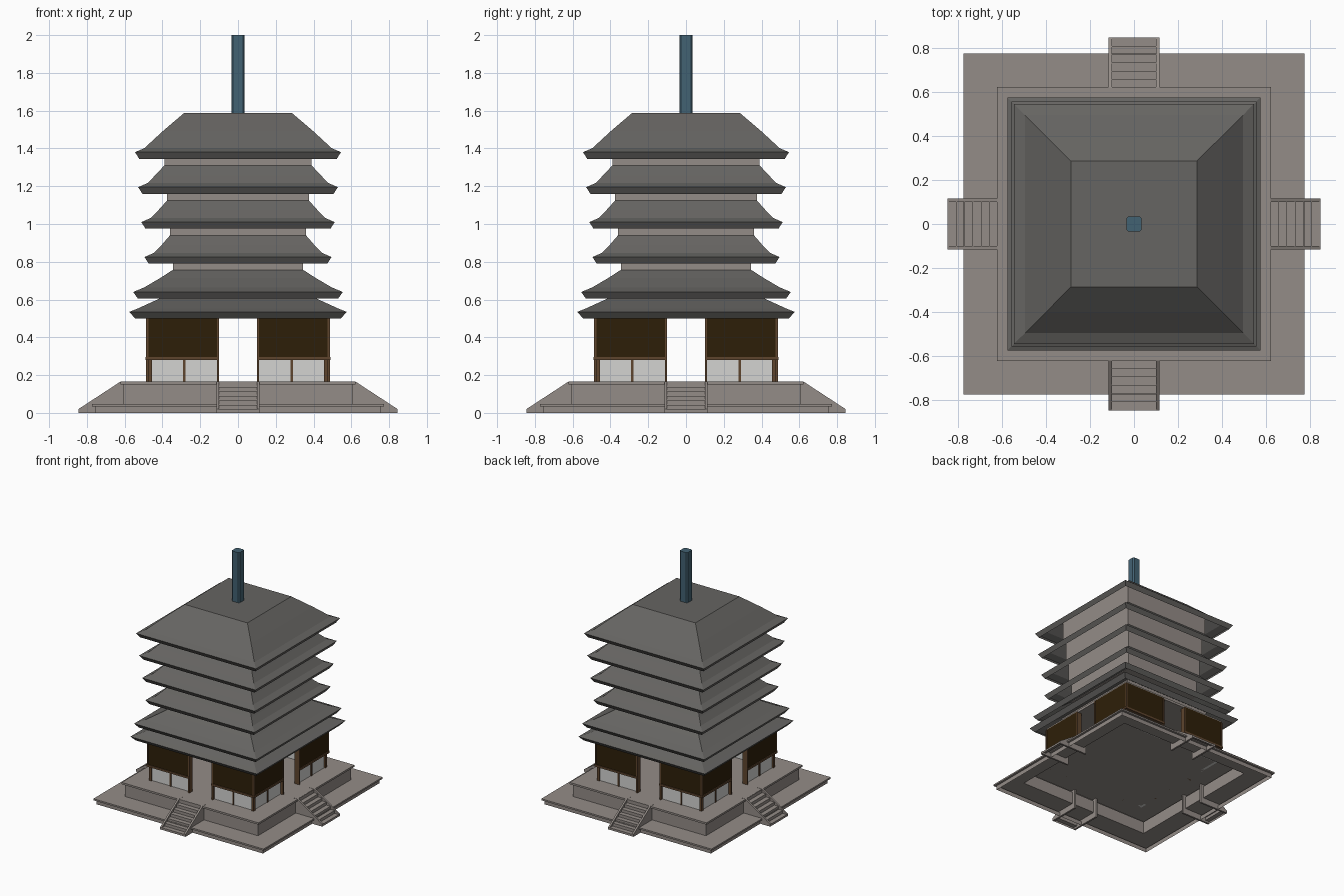
import bpy, bmesh
from math import pi
from mathutils import Matrix, Vector

cube = bpy.data.objects.get("Cube")
if cube:
    bpy.data.objects.remove(cube, do_unlink=True)


def linear(c):
    return c / 12.92 if c <= 0.04045 else ((c + 0.055) / 1.055) ** 2.4


def material(name, *srgb):
    m = bpy.data.materials.new(name)
    m.use_nodes = True
    col = [linear(c) for c in srgb] + [1.0]
    m.diffuse_color = col
    m.node_tree.nodes["Principled BSDF"].inputs["Base Color"].default_value = col
    return m


stone = material("warm grey stone", .58, .55, .53)
tile = material("dark grey tile", .40, .395, .385)
dark_wood = material("dark brown wood", .18, .12, .035)
trim = material("light brown trim", .37, .27, .18)
plaster = material("white plaster", .83, .83, .82)
metal = material("blue green metal", .26, .385, .45)


def finish(name, bm, mat):
    mesh = bpy.data.meshes.new(name)
    bm.to_mesh(mesh)
    bm.free()
    mesh.materials.append(mat)
    ob = bpy.data.objects.new(name, mesh)
    bpy.context.scene.collection.objects.link(ob)
    return ob


def add_box(bm, lo, hi, turn=Matrix()):
    lo, hi = Vector(lo), Vector(hi)
    size = Matrix.Diagonal((hi - lo).to_4d())
    size[3][3] = 1
    bmesh.ops.create_cube(bm, size=1, matrix=turn @ Matrix.Translation((lo + hi) / 2) @ size)


def square_shell(name, profile, mat):
    """Square rings of (half width, height), open below and capped on top."""
    bm = bmesh.new()
    rings = [[bm.verts.new((sx * h, sy * h, z))
              for sx, sy in ((-1, -1), (1, -1), (1, 1), (-1, 1))] for h, z in profile]
    for a, b in zip(rings, rings[1:]):
        for i in range(4):
            j = (i + 1) % 4
            bm.faces.new((a[i], a[j], b[j], b[i]))
    bm.faces.new(rings[-1])
    return finish(name, bm, mat)


def four_sides():
    return [Matrix.Rotation(k * pi / 2, 4, 'Z') for k in range(4)]


# Stepped terrace with projecting lips
square_shell("terrace", [(.755, 0), (.755, .035), (.773, .035), (.773, .048), (.605, .048),
                         (.605, .15), (.622, .15), (.622, .165)], stone)

# Stairs: stringers and treads, repeated on the four sides
stringers, treads = bmesh.new(), bmesh.new()
side_profile = [(.845, 0), (.845, .02), (.62, .167), (.58, .167), (.58, 0)]
step_line = [(.58, .166), (.62, .166)]
for i in range(6):
    z = .137 - .024 * i
    step_line += [(.62 + .0375 * i, z), (.6575 + .0375 * i, z)]
step_line.append((.845, 0))
for turn in four_sides():
    for s in (-1, 1):
        face = stringers.faces.new([stringers.verts.new(turn @ Vector((s * .115, -d, z)))
                                    for d, z in side_profile])
        out = bmesh.ops.extrude_face_region(stringers, geom=[face])
        moved = [v for v in out["geom"] if isinstance(v, bmesh.types.BMVert)]
        bmesh.ops.translate(stringers, verts=moved, vec=turn.to_3x3() @ Vector((-s * .015, 0, 0)))
    pairs = [[treads.verts.new(turn @ Vector((x, -d, z))) for x in (-.1, .1)]
             for d, z in step_line]
    for a, b in zip(pairs, pairs[1:]):
        treads.faces.new((a[0], b[0], b[1], a[1]))
bmesh.ops.recalc_face_normals(stringers, faces=stringers.faces)
finish("stair_stringers", stringers, stone)
finish("stair_treads", treads, stone)

# Ground floor walls with a doorway on every side
upper, lower, frame = bmesh.new(), bmesh.new(), bmesh.new()
for turn in four_sides():
    add_box(upper, (-.483, -.483, .295), (-.11, -.455, .515), turn)
    add_box(upper, (.11, -.483, .295), (.455, -.455, .515), turn)
    add_box(lower, (-.465, -.465, .165), (-.11, -.445, .285), turn)
    add_box(lower, (.11, -.465, .165), (.445, -.445, .285), turn)
    # corner posts, lower and upper
    add_box(frame, (-.476, -.476, .165), (-.454, -.454, .285), turn)
    add_box(frame, (-.487, -.487, .295), (-.475, -.475, .51), turn)
    for s in (-1, 1):
        def span(a, b, d0, d1, z0, z1):
            xs = sorted((s * a, s * b))
            add_box(frame, (xs[0], -d1, z0), (xs[1], -d0, z1), turn)
        span(.1, .112, .445, .487, .165, .51)    # door post
        span(.279, .291, .45, .471, .165, .285)  # middle post
        span(.1, .49, .45, .49, .281, .297)      # rail
finish("upper_wall", upper, dark_wood)
finish("lower_wall_panels", lower, plaster)
finish("wall_frame", frame, trim)

# Ceiling and core between the two lowest roofs
bm = bmesh.new()
add_box(bm, (-.482, -.482, .505), (.482, .482, .525))
add_box(bm, (-.395, -.395, .525), (.395, .395, .66))
finish("ceiling", bm, stone)

# Roofs: hollow flared shells, open underneath
square_shell("lower_roof", [(.545, .5), (.575, .535), (.53, .553), (.40, .612)], tile)
square_shell("second_roof", [(.53, .605), (.555, .64), (.495, .665), (.41, .715), (.345, .757)], tile)

# Upper storeys: core box plus roof, each a little wider than the last
bases = (.79, .975, 1.16, 1.345)
for i, z in enumerate(bases):
    half = .345 + .015 * i
    eave = .495 + .0167 * i
    profile = [(eave - .022, z), (eave, z + .035), (eave - .05, z + .057)]
    if z == bases[-1]:
        profile += [(.40, 1.49), (.285, 1.588)]
    else:
        profile += [(eave - .09, z + .098), (half + .015, z + .15)]
    square_shell(f"roof_{i + 3}", profile, tile)
    bm = bmesh.new()
    add_box(bm, (-half, -half, z - .038), (half, half, z + .14))
    finish(f"storey_{i + 2}", bm, stone)

# Spire with clipped corners
bm = bmesh.new()
add_box(bm, (-.035, -.035, 1.56), (.035, .035, 2.0))
upright = [e for e in bm.edges if abs(e.verts[0].co.z - e.verts[1].co.z) > .1]
bmesh.ops.bevel(bm, geom=upright, offset=.009, segments=1, affect='EDGES')
finish("spire", bm, metal)
